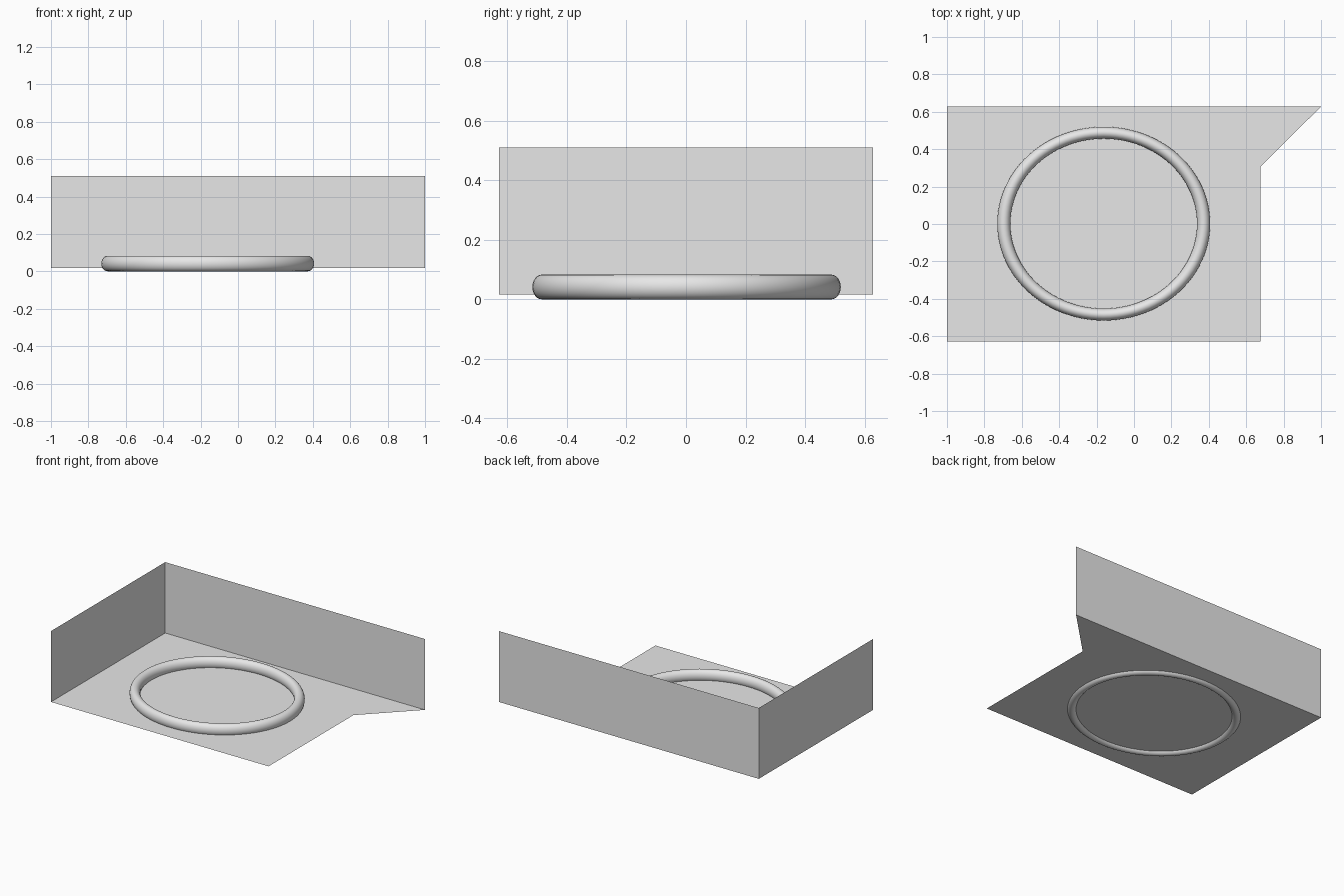
import bpy

cube = bpy.data.objects.get("Cube")
if cube:
    bpy.data.objects.remove(cube, do_unlink=True)

# Single plain grey
grey = bpy.data.materials.new("plain_grey")
grey.use_nodes = True
colour = (0.8, 0.8, 0.8, 1)
grey.diffuse_color = colour
grey.node_tree.nodes["Principled BSDF"].inputs["Base Color"].default_value = colour

FLOOR, TOP = 0.017, 0.51
LEFT, RIGHT, TIP = -1.0, 0.675, 1.0
FRONT, BACK = -0.628, 0.628


def sheet(name, points):
    """One flat, thin panel from its outline."""
    mesh = bpy.data.meshes.new(name)
    mesh.from_pydata(points, [], [range(len(points))])
    mesh.materials.append(grey)
    obj = bpy.data.objects.new(name, mesh)
    bpy.context.collection.objects.link(obj)
    return obj


def wall(name, start, end):
    """Upright panel between two floor points."""
    return sheet(name, [(*start, FLOOR), (*end, FLOOR), (*end, TOP), (*start, TOP)])


# Floor with a pointed tongue reaching the end of the back wall
outline = [(LEFT, FRONT), (RIGHT, FRONT), (RIGHT, 0.305), (TIP, BACK), (LEFT, BACK)]
sheet("floor", [(x, y, FLOOR) for x, y in outline])

# Two walls meeting in the back corner
wall("back_wall", (LEFT, BACK), (TIP, BACK))
wall("side_wall", (LEFT, FRONT), (LEFT, BACK))

# Oval ring sunk slightly through the floor
bpy.ops.mesh.primitive_torus_add(
    major_segments=96, minor_segments=24, major_radius=0.534, minor_radius=0.035,
    location=(-0.162, 0.002, 0.0415))
ring = bpy.context.object
ring.name = "floor_ring"
ring.scale = (1, 0.91, 0.0415 / 0.035)
bpy.ops.object.transform_apply(location=False, rotation=False, scale=True)
ring.data.materials.append(grey)
bpy.ops.object.shade_smooth()
